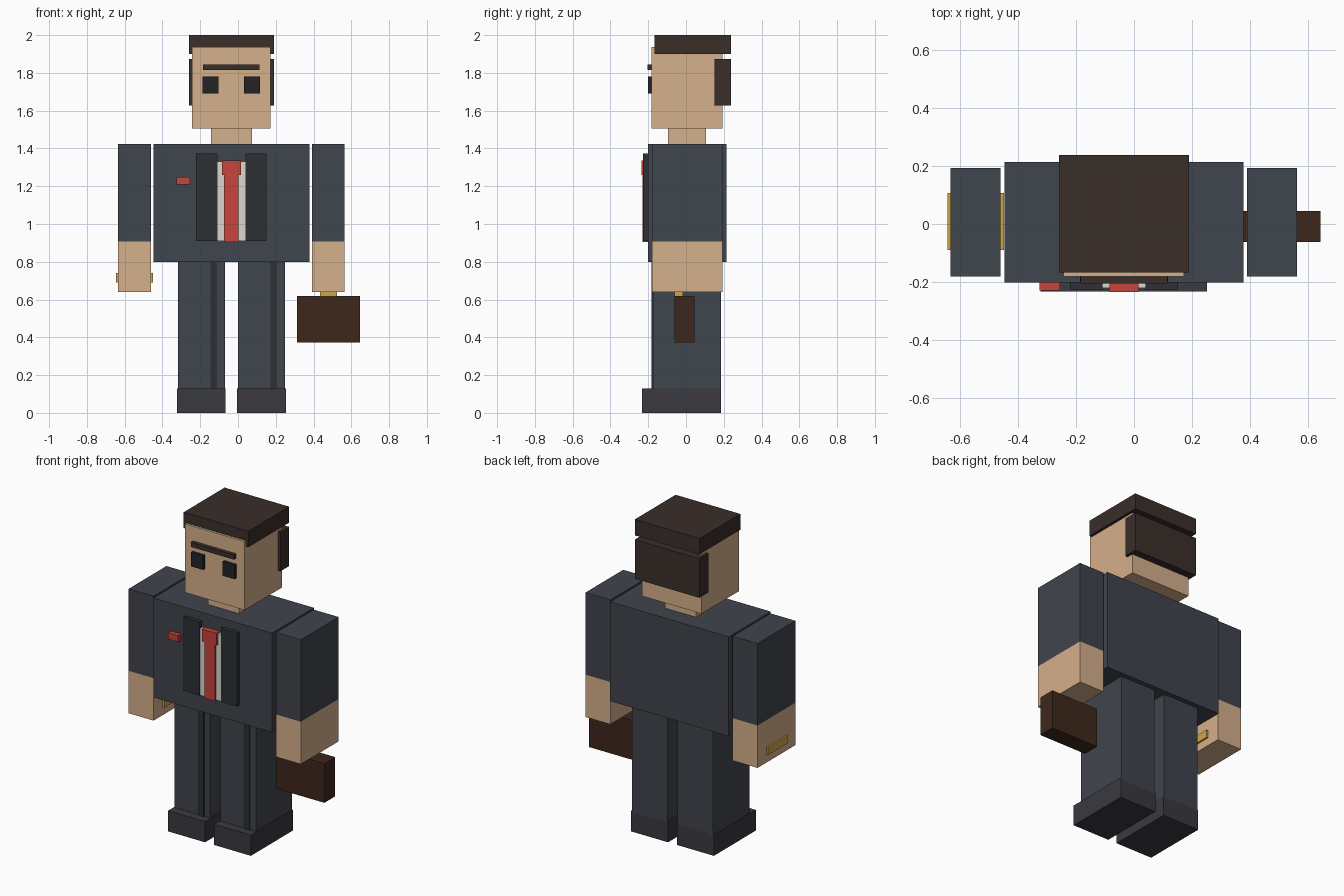
import bpy
import bmesh

if "Cube" in bpy.data.objects:
    bpy.data.objects.remove(bpy.data.objects["Cube"])


def material(name, rgb):
    m = bpy.data.materials.new(name)
    m.diffuse_color = (*[(c / 255) ** 2.2 for c in rgb], 1)
    m.use_nodes = True
    m.node_tree.nodes["Principled BSDF"].inputs["Base Color"].default_value = m.diffuse_color
    return m


SUIT = material("suit_cloth", (66, 70, 78))
DARK = material("dark_cloth", (48, 52, 55))
SHOE = material("shoe_leather", (60, 60, 66))
SKIN = material("skin", (212, 174, 138))
HAIR = material("hair", (60, 50, 46))
EYE = material("eye", (40, 40, 43))
RED = material("red_cloth", (198, 70, 62))
WHITE = material("shirt_cloth", (218, 213, 205))
GOLD = material("gold", (205, 165, 70))
BROWN = material("case_leather", (64, 44, 33))


def box(name, x, y, z, mat):
    """Box from (min, max) ranges on each axis."""
    bm = bmesh.new()
    bmesh.ops.create_cube(bm, size=1)
    for v in bm.verts:
        v.co = [lo + (c + 0.5) * (hi - lo) for c, (lo, hi) in zip(v.co, (x, y, z))]
    mesh = bpy.data.meshes.new(name)
    bm.to_mesh(mesh)
    bm.free()
    mesh.materials.append(mat)
    ob = bpy.data.objects.new(name, mesh)
    bpy.context.collection.objects.link(ob)
    return ob


CX = -0.035  # body centre line (the briefcase shifts it off x = 0)


def pair(name, x, y, z, mat):
    """Two boxes mirrored about the body centre; x is measured from it."""
    box(name + "_left", (CX + x[0], CX + x[1]), y, z, mat)
    box(name + "_right", (CX - x[1], CX - x[0]), y, z, mat)


def mid(name, half, y, z, mat):
    """Box centred on the body."""
    box(name, (CX - half, CX + half), y, z, mat)


# Head, neck and hair
mid("head", 0.208, (-0.182, 0.192), (1.505, 1.937), SKIN)
mid("neck", 0.108, (-0.095, 0.105), (1.41, 1.52), SKIN)
mid("hair_top", 0.225, (-0.168, 0.238), (1.90, 2.0), HAIR)
mid("hair_back", 0.225, (0.15, 0.238), (1.627, 1.873), HAIR)
mid("eyebrow", 0.15, (-0.205, -0.17), (1.816, 1.845), HAIR)
pair("eye", (0.067, 0.152), (-0.202, -0.17), (1.692, 1.78), EYE)

# Jacket, shirt and tie
mid("jacket", 0.413, (-0.202, 0.215), (0.798, 1.423), SUIT)
mid("shirt_front", 0.08, (-0.222, -0.19), (0.91, 1.33), WHITE)
pair("lapel", (0.074, 0.187), (-0.227, -0.19), (0.91, 1.372), DARK)
mid("tie", 0.038, (-0.231, -0.19), (0.905, 1.27), RED)
mid("tie_knot", 0.05, (-0.235, -0.19), (1.26, 1.337), RED)
box("pocket_square", (-0.326, -0.255), (-0.23, -0.19), (1.208, 1.248), RED)

# Arms
pair("sleeve", (0.426, 0.599), (-0.181, 0.194), (0.907, 1.423), SUIT)
pair("hand", (0.426, 0.599), (-0.181, 0.194), (0.64, 0.907), SKIN)
box("watch", (-0.645, -0.45), (-0.09, 0.107), (0.69, 0.74), GOLD)

# Legs
pair("trouser_leg", (0.035, 0.283), (-0.176, 0.184), (0.12, 0.80), SUIT)
pair("shoe", (0.031, 0.288), (-0.233, 0.184), (0.0, 0.13), SHOE)
for side, x in (("left", 0.172), ("right", -0.146)):
    box("trouser_crease_" + side, (x, x + 0.035), (-0.183, -0.165), (0.125, 0.80), DARK)

# Briefcase
box("briefcase", (0.312, 0.645), (-0.062, 0.045), (0.373, 0.62), BROWN)
box("briefcase_handle", (0.434, 0.524), (-0.062, -0.015), (0.61, 0.65), GOLD)
